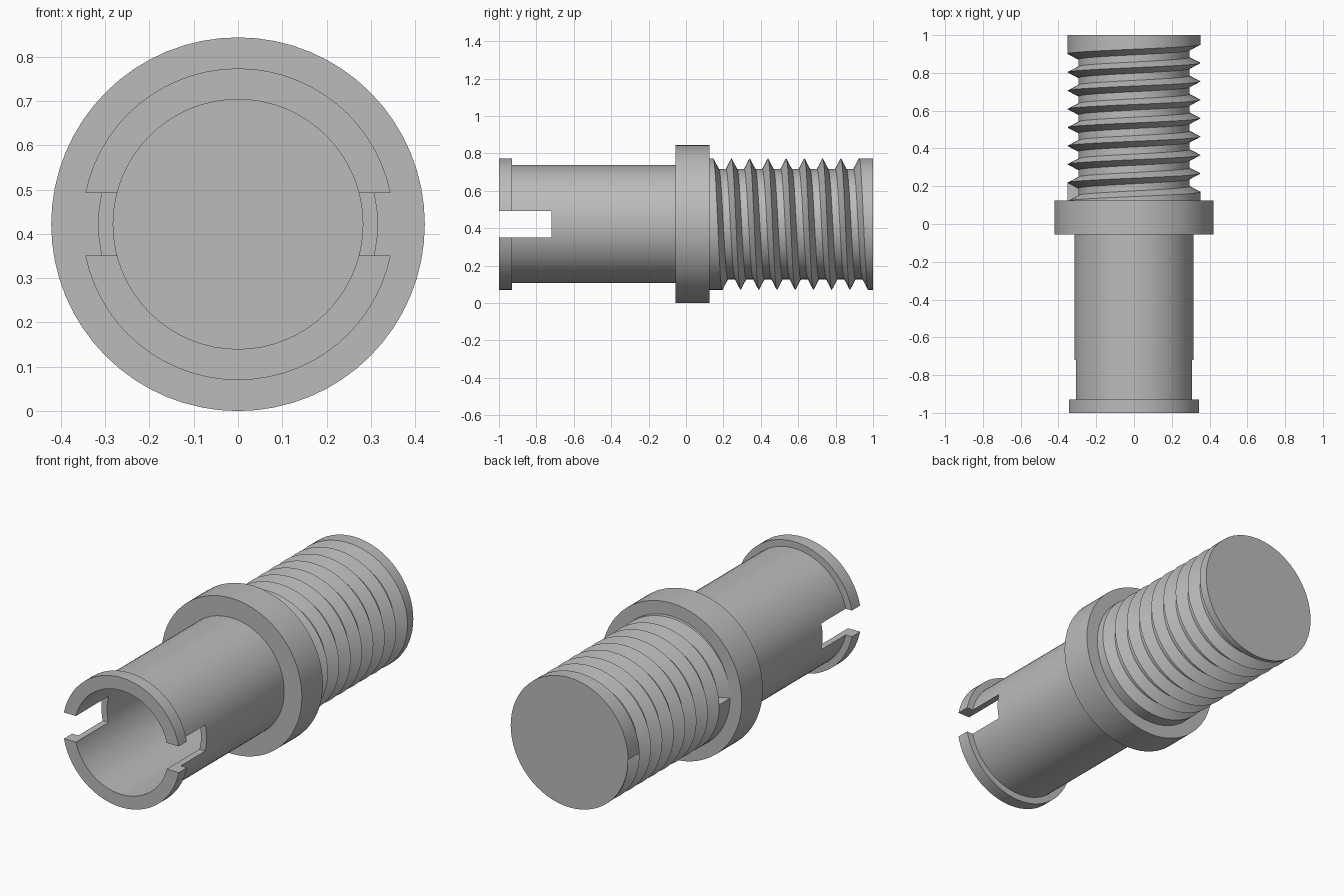
import bpy, bmesh, math

if "Cube" in bpy.data.objects:
    bpy.data.objects.remove(bpy.data.objects["Cube"], do_unlink=True)

AXIS_Z = 0.422   # height of the long axis
SEGMENTS = 64

grey = bpy.data.materials.new("plain grey")
grey.use_nodes = True
grey.diffuse_color = (0.5, 0.5, 0.5, 1)
grey.node_tree.nodes["Principled BSDF"].inputs["Base Color"].default_value = (0.5, 0.5, 0.5, 1)


def on_axis(radius, y, angle):
    """Point around the long axis; angle runs from -x over the top to +x."""
    return (-radius * math.cos(angle), y, AXIS_Z + radius * math.sin(angle))


def finish(bm, name):
    bmesh.ops.remove_doubles(bm, verts=bm.verts, dist=1e-5)
    bmesh.ops.recalc_face_normals(bm, faces=bm.faces)
    mesh = bpy.data.meshes.new(name)
    bm.to_mesh(mesh)
    bm.free()
    mesh.materials.append(grey)
    obj = bpy.data.objects.new(name, mesh)
    bpy.context.collection.objects.link(obj)
    return obj


def activate(obj):
    bpy.ops.object.select_all(action='DESELECT')
    obj.select_set(True)
    bpy.context.view_layer.objects.active = obj


def skin(bm, columns):
    """Join neighbouring columns of vertices with quads."""
    for a, b in zip(columns, columns[1:]):
        for i in range(len(a) - 1):
            bm.faces.new((a[i], a[i + 1], b[i + 1], b[i]))


# Socket: hollow tube with front lip and wide flange, as one turned profile
profile = [(0, -0.05), (0.282, -0.05), (0.282, -1), (0.352, -1), (0.352, -0.93),
           (0.316, -0.93), (0.316, -0.055), (0.422, -0.055), (0.422, 0.125), (0, 0.125)]
bm = bmesh.new()
columns = [[bm.verts.new(on_axis(r, y, math.tau * j / SEGMENTS)) for r, y in profile]
           for j in range(SEGMENTS + 1)]
skin(bm, columns)
bmesh.ops.dissolve_degenerate(bm, edges=bm.edges, dist=1e-5)
socket = finish(bm, "socket_and_flange")

# Slots through both sides of the socket mouth
bm = bmesh.new()
bmesh.ops.create_cube(bm, size=1)
cutter = finish(bm, "slot_cutter")
cutter.scale = (1, 0.38, 0.142)
cutter.location = (0, -0.91, AXIS_Z)
cutter.hide_render = True
cut = socket.modifiers.new("slots", 'BOOLEAN')
cut.operation = 'DIFFERENCE'
cut.solver = 'EXACT'
cut.object = cutter
activate(socket)
bpy.ops.object.modifier_apply(modifier=cut.name)
bpy.data.objects.remove(cutter, do_unlink=True)

# Threaded shaft: a helical groove of eight turns between plain ends
CREST, ROOT, PITCH, TURNS = 0.352, 0.295, 0.0975, 8
FIRST, FLANK = 0.121, 0.03
bm = bmesh.new()
columns = []
for j in range(SEGMENTS + 1):
    turn = j / SEGMENTS
    angle = math.tau * turn
    start = FIRST + PITCH * turn
    rows = [(0, 0.1), (CREST, 0.1), (CREST, start)]
    for k in range(TURNS):
        y = start + PITCH * k
        rows += [(ROOT, y + FLANK), (ROOT, y + PITCH - FLANK), (CREST, y + PITCH)]
    rows += [(CREST, 1), (0, 1)]
    columns.append([bm.verts.new(on_axis(r, y, angle)) for r, y in rows])
skin(bm, columns)
# Walls that close the groove at its two ends
bm.faces.new(columns[0][2:6])
bm.faces.new(columns[-1][-6:-2])
bmesh.ops.dissolve_degenerate(bm, edges=bm.edges, dist=1e-5)
shaft = finish(bm, "threaded_shaft")

for obj in (socket, shaft):
    activate(obj)
    bpy.ops.object.shade_smooth_by_angle(angle=math.radians(25))
